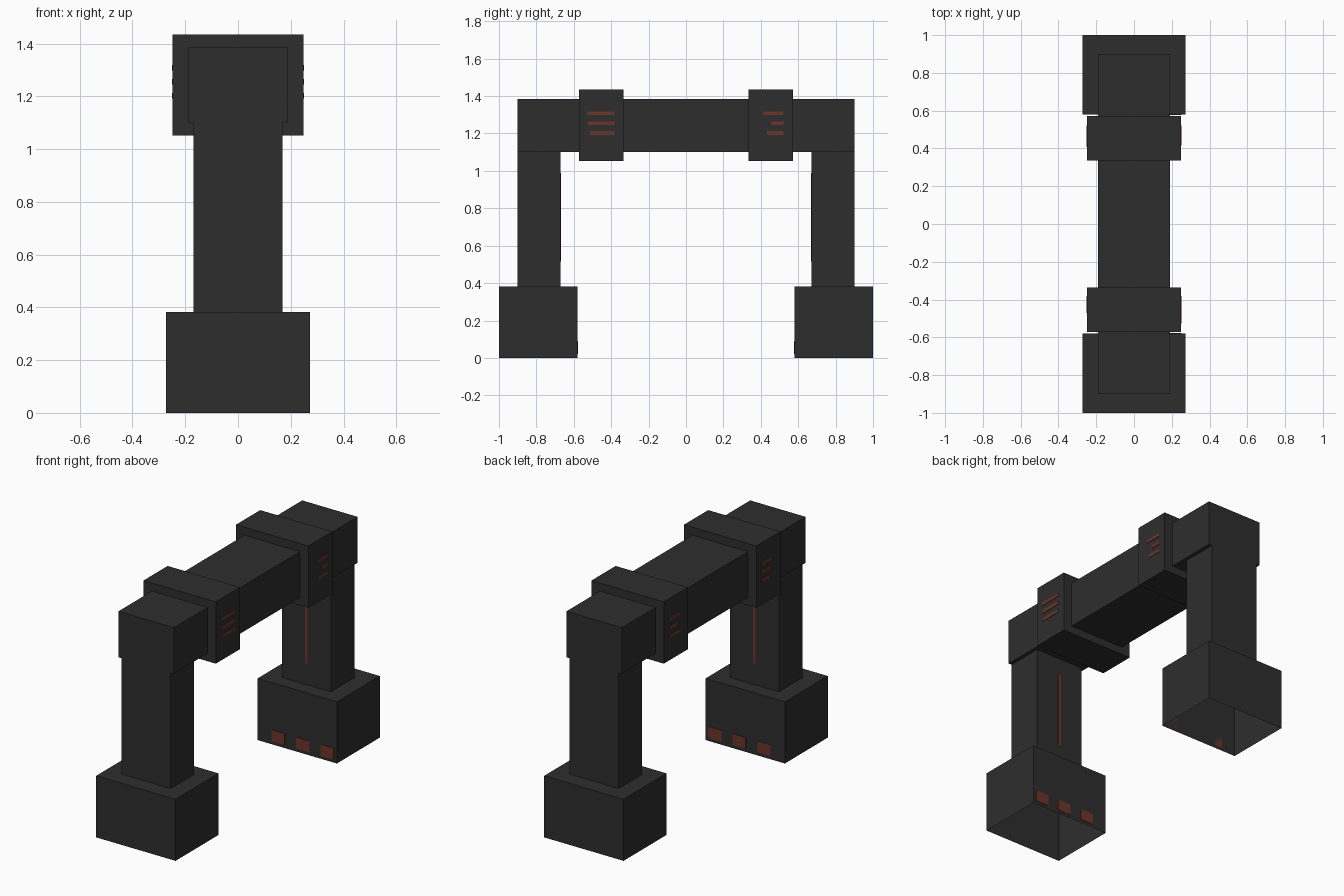
import bpy
import bmesh
from mathutils import Vector

if "Cube" in bpy.data.objects:
    bpy.data.objects.remove(bpy.data.objects["Cube"])


def material(name, color):
    m = bpy.data.materials.new(name)
    m.diffuse_color = (*color, 1.0)
    m.use_nodes = True
    m.node_tree.nodes["Principled BSDF"].inputs["Base Color"].default_value = m.diffuse_color
    return m


DARK = material("charcoal", (0.027, 0.027, 0.027))
RED = material("dull_red", (0.147, 0.035, 0.023))


def box(name, lo, hi, mat=DARK, open_bottom=False):
    """Axis-aligned box between two corners."""
    lo = Vector([min(a, b) for a, b in zip(lo, hi)]), Vector([max(a, b) for a, b in zip(lo, hi)])
    lo, hi = lo
    bm = bmesh.new()
    bmesh.ops.create_cube(bm, size=1.0)
    for v in bm.verts:
        v.co = Vector([l + (c + 0.5) * (h - l) for l, h, c in zip(lo, hi, v.co)])
    if open_bottom:
        bm.normal_update()
        bmesh.ops.delete(bm, geom=[f for f in bm.faces if f.normal.z < -0.5],
                         context='FACES_ONLY')
    me = bpy.data.meshes.new(name)
    bm.to_mesh(me)
    bm.free()
    me.materials.append(mat)
    ob = bpy.data.objects.new(name, me)
    bpy.context.collection.objects.link(ob)
    return ob


T = 0.003  # thickness of the painted plates

# Crossbeam
box("crossbeam", (-0.19, -0.90, 1.10), (0.19, 0.90, 1.385))

# Stripe lengths, top to bottom, by end (front -1, back 1) and side of the collar
STRIPES = {
    (-1, 1): (0.145, 0.143, 0.132),
    (1, 1): (0.107, 0.064, 0.09),
    (-1, -1): (0.09, 0.085, 0.075),
    (1, -1): (0.105, 0.08, 0.115),
}

for end, label in ((-1, "front"), (1, "back")):
    # Foot, leg and collar
    box(label + "_foot", (-0.272, end * 0.58, 0), (0.272, end * 1.0, 0.382), open_bottom=True)
    box(label + "_leg", (-0.168, end * 0.67, 0.382), (0.168, end * 0.90, 1.10))
    box(label + "_collar", (-0.248, end * 0.335, 1.052), (0.248, end * 0.571, 1.435))

    # Light strip on the inner face of the leg
    box(label + "_leg_strip", (-0.009, end * 0.67, 0.515), (0.009, end * (0.67 - T), 0.99), RED)

    # Square lights low on the inner face of the foot
    for i, x in enumerate((-0.13, 0.04, 0.207)):
        box(f"{label}_foot_light_{i}", (x - 0.045, end * 0.58, 0.02),
            (x + 0.045, end * (0.58 - T), 0.09), RED)

    # Stripes on both sides of the collar
    y = end * 0.452 + 0.07
    for side in (-1, 1):
        for i, (z, length) in enumerate(zip((1.308, 1.255, 1.202), STRIPES[end, side])):
            box(f"{label}_collar_stripe_{'right' if side > 0 else 'left'}_{i}",
                (side * 0.248, y - length, z - 0.01),
                (side * (0.248 + T), y, z + 0.01), RED)
